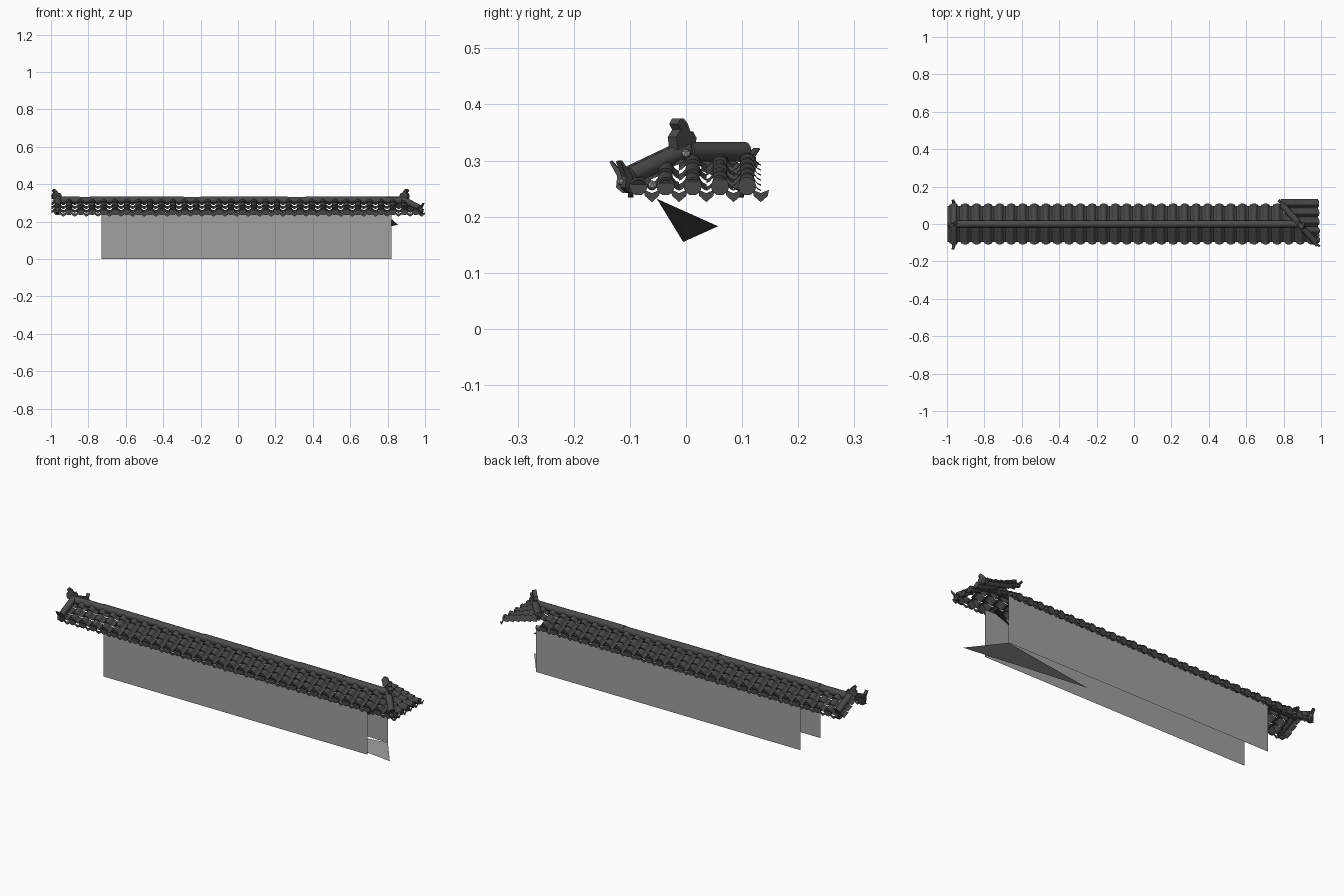
import bpy, bmesh, math
from mathutils import Vector as V

if "Cube" in bpy.data.objects:
    bpy.data.objects.remove(bpy.data.objects["Cube"])


def material(name, c):
    m = bpy.data.materials.new(name)
    m.diffuse_color = (c[0], c[1], c[2], 1)
    m.use_nodes = True
    m.node_tree.nodes["Principled BSDF"].inputs["Base Color"].default_value = m.diffuse_color
    return m


TILE = material("dark_tile", (0.062, 0.062, 0.062))
RIDGE = material("ridge_clay", (0.07, 0.07, 0.07))
PLASTER = material("grey_plaster", (0.36, 0.355, 0.35))
STONE = material("pale_stone", (0.32, 0.32, 0.32))


def finish(name, bm, mat, smooth=False):
    me = bpy.data.meshes.new(name)
    bm.to_mesh(me)
    bm.free()
    ob = bpy.data.objects.new(name, me)
    bpy.context.collection.objects.link(ob)
    me.materials.append(mat)
    if smooth:
        bpy.context.view_layer.objects.active = ob
        ob.select_set(True)
        bpy.ops.object.shade_smooth_by_angle(angle=math.radians(40))
        ob.select_set(False)
    return ob


def sheet(name, pts, mat):
    bm = bmesh.new()
    bm.faces.new([bm.verts.new(p) for p in pts])
    finish(name, bm, mat)


def beam(bm, a, b, ra, rb=None, sides=12):
    a, b = V(a), V(b)
    rb = ra if rb is None else rb
    q = (b - a).to_track_quat('Z', 'Y')
    rings = []
    for p, r in ((a, ra), (b, rb)):
        rings.append([bm.verts.new(p + q @ V((r * math.cos(t), r * math.sin(t), 0)))
                      for t in [2 * math.pi * i / sides for i in range(sides)]])
    for i in range(sides):
        j = (i + 1) % sides
        bm.faces.new((rings[0][i], rings[0][j], rings[1][j], rings[1][i]))
    bm.faces.new(rings[0][::-1])
    bm.faces.new(rings[1])


def tile_row(bm, top, low, across, s, eave=True):
    """One column of round cover tiles with half a pan tile on each side."""
    top, low, across = V(top), V(low), V(across)
    d = low - top
    if d.length < 0.012:
        return
    n = across.cross(d).normalized()
    if n.z < 0:
        n = -n
    r = 0.28 * s
    arc = [(-r * math.cos(math.pi * i / 6), r * math.sin(math.pi * i / 6)) for i in range(7)]
    prof = [(-s / 2, -0.009), (-0.38 * s, -0.006)] + arc + [(0.38 * s, -0.006), (s / 2, -0.009)]
    count = max(1, round(d.length / 0.037))
    for k in range(count):
        rings = []
        for t, lift in ((k / count, -0.002), ((k + 1) / count, 0.005)):
            c = top + d * t + n * lift
            rings.append([bm.verts.new(c + across * u + n * h) for u, h in prof])
        for i in range(len(prof) - 1):
            bm.faces.new((rings[0][i], rings[0][i + 1], rings[1][i + 1], rings[1][i]))
        bm.faces.new(rings[1][2:9])
    if not eave:
        return
    # round end cap and hanging drip shield
    out = V((d.x, d.y, 0)).normalized()
    c = low + out * 0.002 + V((0, 0, 0.004))
    beam(bm, c - out * 0.006, c + out * 0.003, 0.34 * s, sides=10)
    c = low + across * (s / 2) + out * 0.002
    shield = [(-0.3, -0.002), (-0.26, -0.013), (0, -0.024), (0.26, -0.013), (0.3, -0.002), (0, -0.008)]
    bm.faces.new([bm.verts.new(c + across * (u * s) + V((0, 0, h))) for u, h in shield])


HX, ZT, ZE, EY = 0.88, 0.312, 0.25, 0.098   # ridge end, top, eave heights, eave depth
S = 0.0618


def slope_z(y):
    return ZT + (ZE - ZT) * abs(y) / EY


# front and back tile slopes, cut along the corner diagonals
front, back = bmesh.new(), bmesh.new()
for i in range(32):
    x = -0.965 + S * i
    y0 = -max(0, x - HX)
    tile_row(front, (x, y0, slope_z(y0)), (x, -EY, ZE), (1, 0, 0), S)
    y1 = min(EY, (HX - x) / 0.85)
    if y1 > 0:
        tile_row(back, (x, 0, ZT), (x, y1, slope_z(y1)), (1, 0, 0), S, y1 > EY - 0.01)
finish("front_tiles", front, TILE, True)
finish("back_tiles", back, TILE, True)

# end slope that turns the corner
bm = bmesh.new()
for i in range(5):
    y = -0.085 + 0.0485 * i
    x0 = HX - y if y < 0 else HX - 0.85 * y
    z0 = ZT + (ZE - ZT) * (x0 - HX) / 0.11 if y < 0 else ZT - 0.008
    tile_row(bm, (x0, y, z0), (0.985, y, ZE), (0, 1, 0), 0.0485)
finish("corner_tiles", bm, TILE, True)

# main ridge in slightly uneven lengths
bm = bmesh.new()
xs = [-0.97, -0.79, -0.48, -0.2, 0.07, 0.36, 0.62, HX]
for i in range(7):
    z = 0.3135 + 0.002 * (i % 2)
    beam(bm, (xs[i], 0, z), (xs[i + 1] + 0.004, 0, z + 0.001), 0.02, 0.0185, 14)
finish("main_ridge", bm, RIDGE, True)

# corner ridges and gable ridges
bm = bmesh.new()
beam(bm, (HX, 0.004, 0.316), (0.79, 0.105, 0.316), 0.0175)
beam(bm, (HX, 0, 0.32), (0.972, -0.1, 0.272), 0.0165)
for s in (-1, 1):
    beam(bm, (-0.962, 0, 0.322), (-0.962, s * 0.105, 0.272), 0.0165)
finish("side_ridges", bm, RIDGE, True)


def plate(name, origin, along, pts, half):
    """Flat carved ornament standing in the plane of the given direction."""
    o, a = V(origin), V(along).normalized()
    side = a.cross(V((0, 0, 1))) * half
    bm = bmesh.new()
    rings = [[bm.verts.new(o + a * u + V((0, 0, h)) + side * k) for u, h in pts] for k in (-1, 1)]
    bm.faces.new(rings[0][::-1])
    bm.faces.new(rings[1])
    for i in range(len(pts)):
        j = (i + 1) % len(pts)
        bm.faces.new((rings[0][i], rings[0][j], rings[1][j], rings[1][i]))
    finish(name, bm, RIDGE)


crest = [(-0.022, 0), (-0.03, 0.02), (-0.02, 0.032), (-0.012, 0.03), (0.0, 0.046),
         (0.014, 0.055), (0.022, 0.045), (0.014, 0.035), (0.026, 0.022), (0.022, 0)]
horn = [(-0.012, -0.014), (-0.012, 0.008), (0.008, 0.012), (0.028, 0.034),
        (0.032, 0.032), (0.018, 0.006), (0.02, -0.014), (0.008, -0.024)]
plate("corner_crest", (0.892, -0.008, 0.32), (0.75, -0.65, 0), crest, 0.01)
plate("gable_crest", (-0.972, -0.004, 0.32), (-0.75, -0.4, 0), crest, 0.008)
plate("corner_horn", (0.97, -0.098, 0.266), (0.7, -0.7, 0), horn, 0.006)
plate("front_gable_horn", (-0.964, -0.104, 0.266), (-0.1, -1, 0), horn, 0.008)
plate("back_gable_horn", (-0.964, 0.098, 0.264), (-0.1, 1, 0), horn, 0.008)
plate("back_corner_horn", (0.79, 0.108, 0.305), (-0.65, 0.75, 0), [(u * 0.8, h * 0.5) for u, h in horn], 0.008)

# pale stone knobs at the ridge ends
bm = bmesh.new()
for p in ((-0.984, 0, 0.312), (-0.962, -0.115, 0.262), (-0.962, 0.115, 0.262),
          (0.905, 0.0, 0.312), (0.985, -0.06, 0.256), (0.975, -0.112, 0.262)):
    k = bmesh.ops.create_icosphere(bm, subdivisions=1, radius=0.009)
    bmesh.ops.translate(bm, verts=k["verts"], vec=p)
finish("ridge_knobs", bm, STONE)

# thin wall faces below the roof
X0, X1, WY, WZ = -0.73, 0.82, 0.084, 0.25
sheet("front_wall", [(X0, -WY, 0), (X1, -WY, 0), (X1, -WY, WZ), (X0, -WY, WZ)], PLASTER)
sheet("back_wall", [(X1, WY, 0), (X0, WY, 0), (X0, WY, WZ), (X1, WY, WZ)], PLASTER)

# loose triangular base and bracket sheets
sheet("base_sheet", [(0.95, -WY, 0), (X1, WY, 0), (0.28, 0, 0)], PLASTER)
sheet("bracket_sheet", [(0.8, -0.052, 0.232), (0.73, -0.005, 0.155), (0.855, 0.057, 0.183)], TILE)
